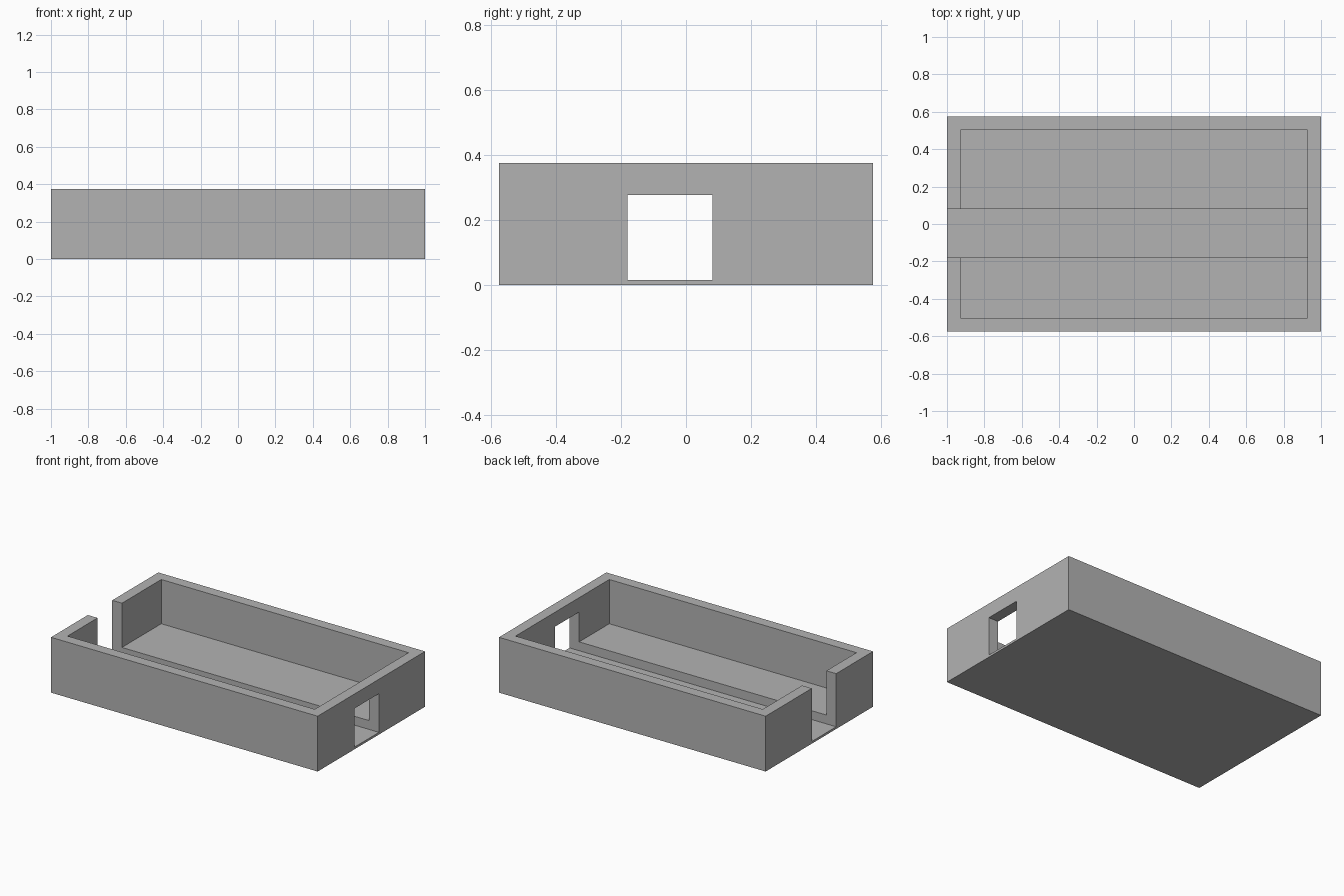
import bpy

cube = bpy.data.objects.get("Cube")
if cube:
    bpy.data.objects.remove(cube, do_unlink=True)

LENGTH, DEPTH, HEIGHT = 2.0, 1.15, 0.375
WALL, FLOOR = 0.073, 0.075
CHANNEL_FLOOR, WINDOW_TOP = 0.015, 0.277
CHANNEL_FRONT, CHANNEL_BACK = -0.18, 0.081

grey = bpy.data.materials.new("plain grey")
grey.use_nodes = True
colour = (0.45, 0.45, 0.45, 1)
grey.diffuse_color = colour
grey.node_tree.nodes["Principled BSDF"].inputs["Base Color"].default_value = colour


def prism(name, profile, front, back):
    """Extrude an x-z profile along y from front to back."""
    n = len(profile)
    verts = [(x, y, z) for y in (front, back) for x, z in profile]
    faces = [tuple(range(n)), tuple(reversed(range(n, 2 * n)))]
    faces += [(i, i + n, (i + 1) % n + n, (i + 1) % n) for i in range(n)]
    mesh = bpy.data.meshes.new(name)
    mesh.from_pydata(verts, [], faces)
    mesh.materials.append(grey)
    obj = bpy.data.objects.new(name, mesh)
    bpy.context.collection.objects.link(obj)
    return obj


def rect(x0, x1, z0, z1):
    return [(x0, z0), (x1, z0), (x1, z1), (x0, z1)]


# Solid tray block
half_x, half_y = LENGTH / 2, DEPTH / 2
tray = prism("open_tray", rect(-half_x, half_x, 0, HEIGHT), -half_y, half_y)

# Main cavity
cavity = prism("cavity_cutter",
               rect(WALL - half_x, half_x - WALL, FLOOR, HEIGHT + 0.1),
               WALL - half_y, half_y - WALL)

# Floor channel: full-height slot at one end, window at the other
channel = prism("channel_cutter",
                [(-1.1, CHANNEL_FLOOR), (1.1, CHANNEL_FLOOR), (1.1, WINDOW_TOP),
                 (0.5, WINDOW_TOP), (0.5, 0.5), (-1.1, 0.5)],
                CHANNEL_FRONT, CHANNEL_BACK)

# The channel sinks below the floor but stops its depth at the far wall's window
bpy.context.view_layer.objects.active = tray
for cutter in (cavity, channel):
    cut = tray.modifiers.new(cutter.name, "BOOLEAN")
    cut.operation = "DIFFERENCE"
    cut.solver = "EXACT"
    cut.object = cutter
    bpy.ops.object.modifier_apply(modifier=cut.name)
    bpy.data.objects.remove(cutter, do_unlink=True)
